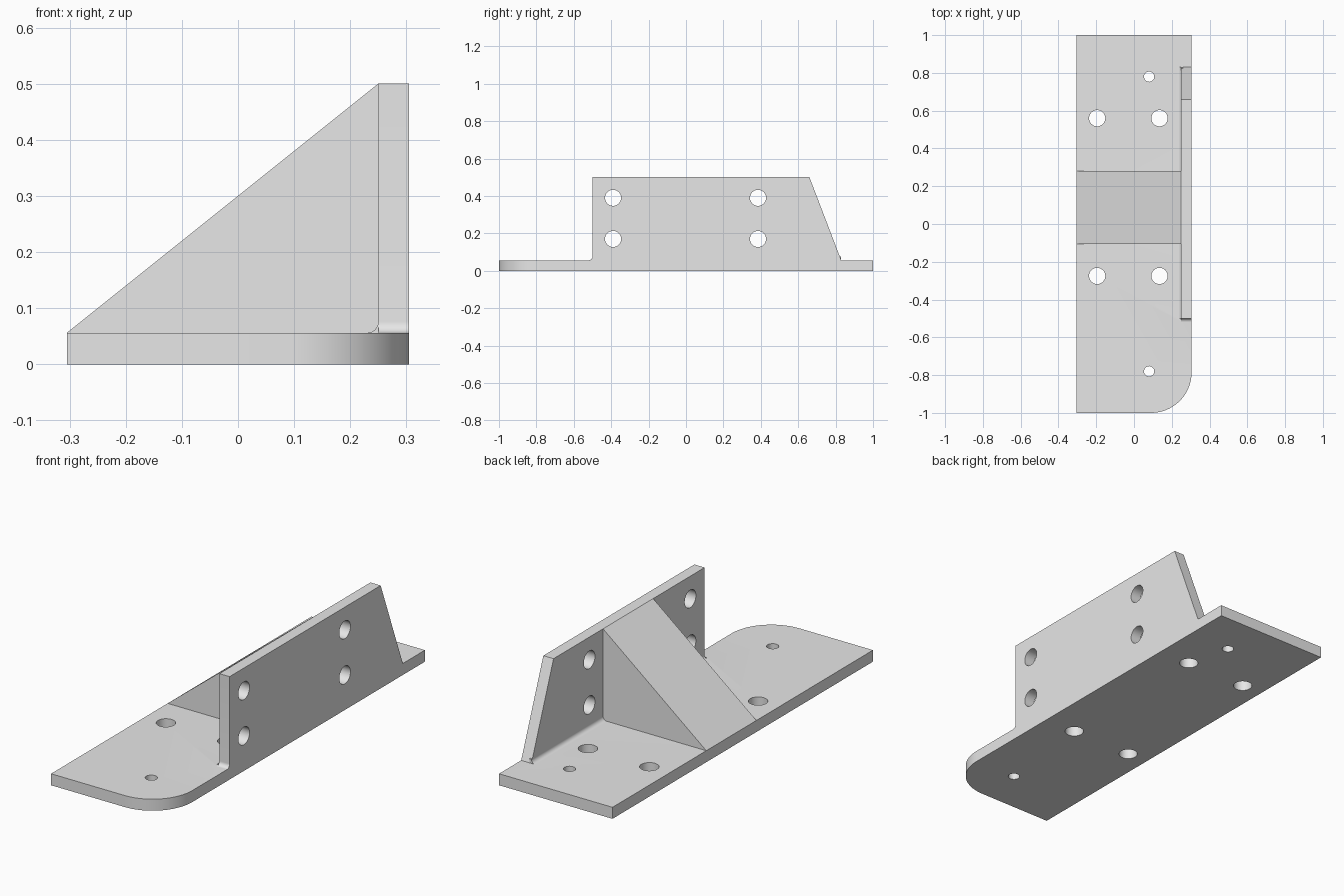
import bpy, bmesh
from math import sin, cos, pi

cube = bpy.data.objects.get("Cube")
if cube:
    bpy.data.objects.remove(cube, do_unlink=True)

HALF_W, HALF_L = 0.305, 1.0     # base half width and half length
BASE, TOP = 0.056, 0.5          # base thickness, bracket height
INNER = 0.25                    # inner face of the upright
FILLET, CORNER = 0.02, 0.215

grey = bpy.data.materials.new("plain grey")
grey.use_nodes = True
grey.diffuse_color = (0.8, 0.8, 0.8, 1)
grey.node_tree.nodes["Principled BSDF"].inputs["Base Color"].default_value = (0.8, 0.8, 0.8, 1)


def arc(cx, cy, r, start, end, steps):
    angles = [start + (end - start) * i / steps for i in range(steps + 1)]
    return [(cx + r * cos(a), cy + r * sin(a)) for a in angles]


def prism(name, outline, axis, lo, hi):
    """Extrude a 2D outline along the given axis from lo to hi."""
    place = {"x": lambda a, b, d: (d, a, b),
             "y": lambda a, b, d: (a, d, b),
             "z": lambda a, b, d: (a, b, d)}[axis]
    bm = bmesh.new()
    low = [bm.verts.new(place(a, b, lo)) for a, b in outline]
    high = [bm.verts.new(place(a, b, hi)) for a, b in outline]
    bm.faces.new(low)
    bm.faces.new(high)
    for i in range(len(low)):
        j = (i + 1) % len(low)
        bm.faces.new((low[i], low[j], high[j], high[i]))
    bmesh.ops.recalc_face_normals(bm, faces=bm.faces)
    mesh = bpy.data.meshes.new(name)
    bm.to_mesh(mesh)
    bm.free()
    mesh.materials.append(grey)
    obj = bpy.data.objects.new(name, mesh)
    bpy.context.collection.objects.link(obj)
    return obj


def hole(a, b, r, axis, lo, hi):
    cutter = prism("hole_cutter", arc(a, b, r, 0, 2 * pi, 40)[:-1], axis, lo, hi)
    cutter.hide_render = True
    return cutter


def combine(target, tool, operation):
    mod = target.modifiers.new(operation, "BOOLEAN")
    mod.operation = operation
    mod.solver = "EXACT"
    mod.object = tool
    bpy.context.view_layer.objects.active = target
    bpy.ops.object.modifier_apply(modifier=mod.name)
    bpy.data.objects.remove(tool, do_unlink=True)


# Base plate with one rounded front corner
bracket = prism("mounting_bracket",
                [(-HALF_W, HALF_L), (-HALF_W, -HALF_L)]
                + arc(HALF_W - CORNER, CORNER - HALF_L, CORNER, -pi / 2, 0, 24)
                + [(HALF_W, HALF_L)], "z", 0, BASE)

# Upright plate with sloped back end and a small fillet at its front foot
upright = prism("upright_plate",
                [(-0.5 - FILLET, BASE / 2)]
                + arc(-0.5 - FILLET, BASE + FILLET, FILLET, -pi / 2, 0, 8)
                + [(-0.5, TOP), (0.66, TOP), (0.83, BASE), (0.83, BASE / 2)],
                "x", INNER, HALF_W)

# Fillet along the inner foot of the upright
inner_fillet = prism("inner_fillet",
                     arc(INNER - FILLET, BASE + FILLET, FILLET, -pi / 2, 0, 8)
                     + [(INNER + 0.01, BASE + FILLET), (INNER + 0.01, BASE / 2),
                        (INNER - FILLET, BASE / 2)], "y", -0.5, 0.83)

# Triangular rib
rib = prism("rib", [(-HALF_W, BASE), (INNER, TOP), (INNER + 0.02, TOP - 0.02),
                    (INNER + 0.02, BASE / 2), (-HALF_W + 0.02, BASE / 2)],
            "y", -0.105, 0.28)

for part in (upright, inner_fillet, rib):
    combine(bracket, part, "UNION")

# Bolt holes in the base, small pilot holes, and bolt holes in the upright
for y in (-0.275, 0.56):
    for x in (-0.195, 0.135):
        combine(bracket, hole(x, y, 0.043, "z", -0.1, BASE + 0.05), "DIFFERENCE")
for y in (-0.78, 0.78):
    combine(bracket, hole(0.08, y, 0.027, "z", -0.1, BASE + 0.05), "DIFFERENCE")
for y in (-0.39, 0.385):
    for z in (0.17, 0.39):
        combine(bracket, hole(y, z, 0.043, "x", INNER - 0.05, HALF_W + 0.1), "DIFFERENCE")

bpy.ops.object.select_all(action="DESELECT")
bracket.select_set(True)
bpy.context.view_layer.objects.active = bracket
bpy.ops.object.shade_smooth_by_angle(angle=pi / 7)
